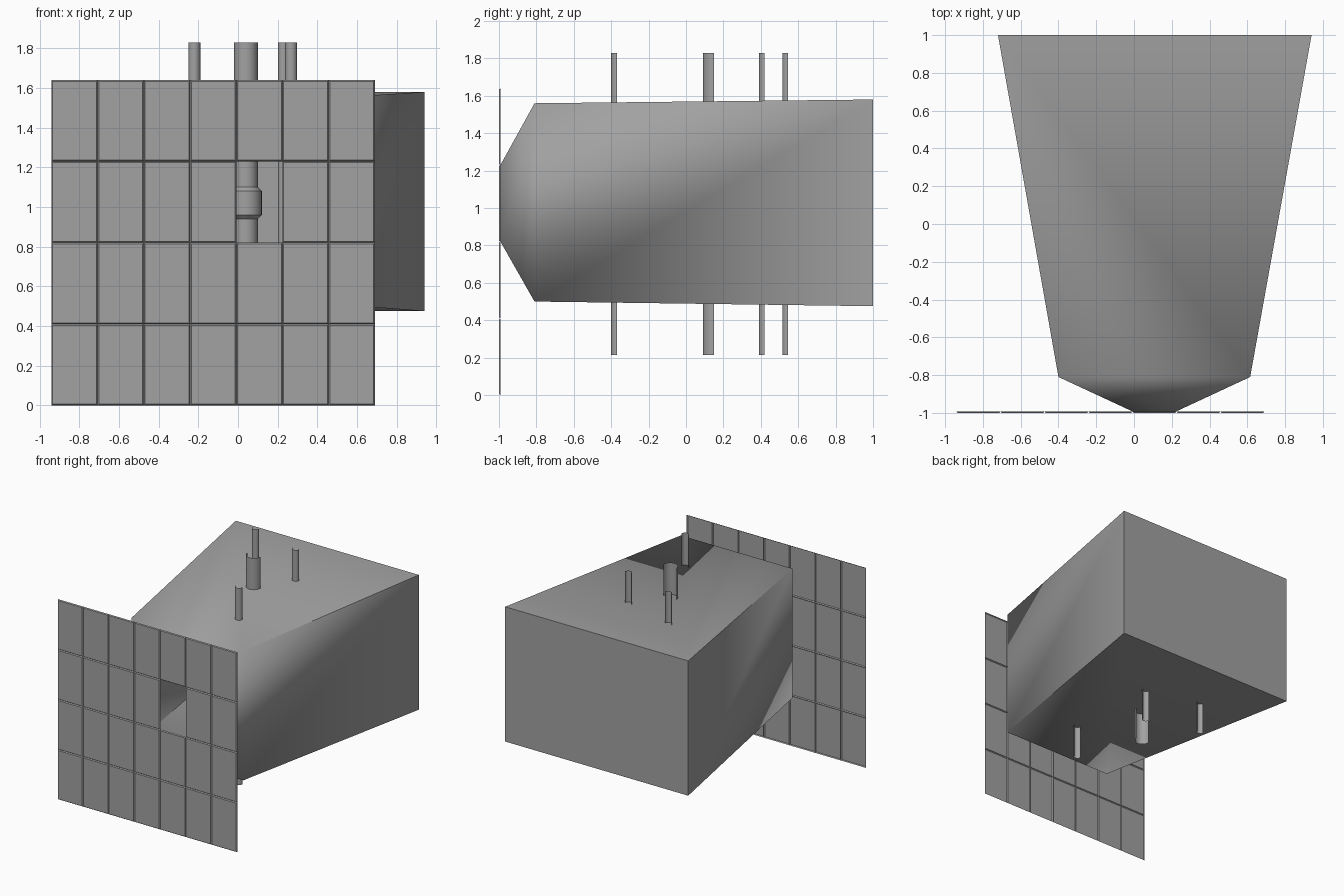
import bpy, math

cube = bpy.data.objects.get("Cube")
if cube:
    bpy.data.objects.remove(cube, do_unlink=True)

grey = bpy.data.materials.new("plain_grey")
grey.use_nodes = True
colour = (0.36, 0.36, 0.36, 1)
grey.diffuse_color = colour
grey.node_tree.nodes["Principled BSDF"].inputs["Base Color"].default_value = colour


def add_mesh(name, verts, faces, smooth_angle=None):
    mesh = bpy.data.meshes.new(name)
    mesh.from_pydata(verts, [], faces)
    mesh.materials.append(grey)
    obj = bpy.data.objects.new(name, mesh)
    bpy.context.collection.objects.link(obj)
    if smooth_angle:
        bpy.ops.object.select_all(action='DESELECT')
        obj.select_set(True)
        bpy.context.view_layer.objects.active = obj
        bpy.ops.object.shade_smooth_by_angle(angle=math.radians(smooth_angle))
    return obj


def rect(x0, x1, z0, z1, y):
    return [(x0, y, z0), (x1, y, z0), (x1, y, z1), (x0, y, z1)]


def bridge(a, b):
    """Quads joining two four-point rings that start at a and b."""
    return [(a + i, a + (i + 1) % 4, b + (i + 1) % 4, b + i) for i in range(4)]


# Tiled front wall: thin tiles with sloped rims, one left out as the opening
LEFT, FRONT, BACK, RIM = -0.94, -1.0, -0.992, 0.006
COLS, ROWS, TILE_W, TILE_H = 7, 4, 1.63 / 7, 0.41
OPENING = (4, 2)
verts, faces = [], []
for c in range(COLS):
    for r in range(ROWS):
        if (c, r) == OPENING:
            continue
        x0, z0 = LEFT + c * TILE_W, r * TILE_H
        x1, z1 = x0 + TILE_W, z0 + TILE_H
        n = len(verts)
        verts += rect(x0, x1, z0, z1, BACK)
        verts += rect(x0 + RIM, x1 - RIM, z0 + RIM, z1 - RIM, FRONT)
        faces += bridge(n, n + 4) + [(n + 4, n + 5, n + 6, n + 7)]
add_mesh("tiled_wall", verts, faces)

# Chamber behind the opening: flared mouth, tapered room, closed back
ox, oz = LEFT + OPENING[0] * TILE_W, OPENING[1] * TILE_H
verts = (rect(ox, ox + TILE_W, oz, oz + TILE_H, BACK)
         + rect(-0.40, 0.615, 0.50, 1.56, -0.81)
         + rect(-0.72, 0.94, 0.475, 1.58, 1.0))
faces = bridge(0, 4) + bridge(4, 8) + [(11, 10, 9, 8)]
chamber = add_mesh("chamber", verts, faces, 65)
weighted = chamber.modifiers.new("flat_walls", 'WEIGHTED_NORMAL')
weighted.keep_sharp = True


# Poles: half tubes, round towards the front and open at the back
def half_tube(name, x, y, profile, segments=16):
    verts, faces = [], []
    for radius, z in profile:
        for i in range(segments + 1):
            a = math.pi + math.pi * i / segments
            verts.append((x + radius * math.cos(a), y + radius * math.sin(a), z))
    row = segments + 1
    for k in range(len(profile) - 1):
        for i in range(segments):
            a = k * row + i
            faces.append((a, a + 1, a + row + 1, a + row))
    return add_mesh(name, verts, faces, 30)


BOTTOM, TOP = 0.215, 1.83
for name, x, y in (("front_pole", 0.268, -0.37),
                   ("back_left_pole", 0.231, 0.42),
                   ("back_right_pole", -0.22, 0.545)):
    half_tube(name, x, y, [(0.03, BOTTOM), (0.03, TOP)])

# Thick pole with a collar at mid height
half_tube("collared_pole", 0.04, 0.15,
          [(0.06, BOTTOM), (0.06, 0.94), (0.08, 0.96),
           (0.08, 1.08), (0.06, 1.10), (0.06, TOP)])
